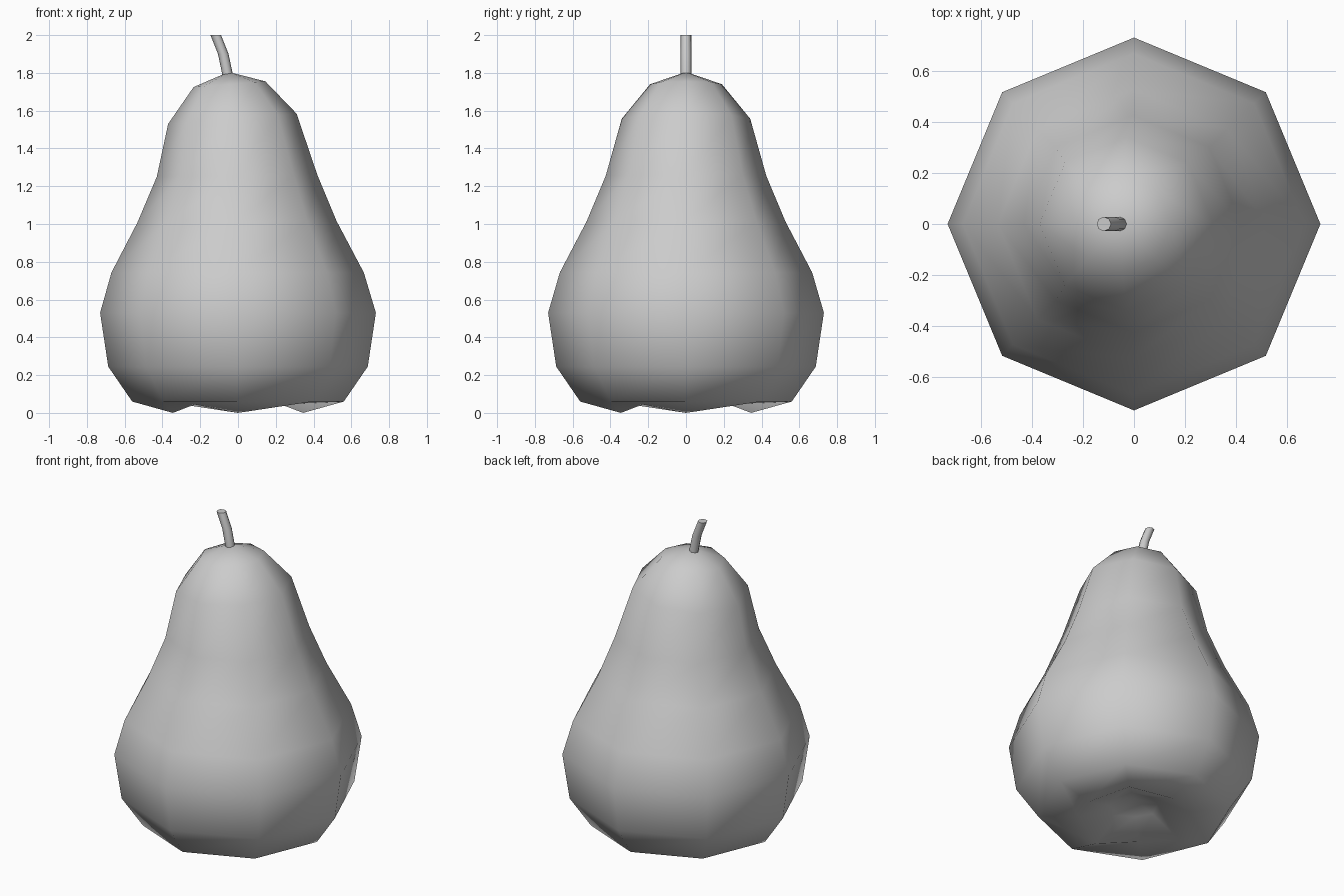
import bpy, bmesh, math

if "Cube" in bpy.data.objects:
    bpy.data.objects.remove(bpy.data.objects["Cube"])


def loft(name, rings, sides, start=None, end=None, angle=180):
    """Join rings (cx, z, radius, tilt, diagonal_z, diagonal_scale), closing ends with a point or a cap."""
    bm = bmesh.new()
    loops = []
    for cx, z, r, tilt, dz, ds in rings:
        loop = []
        for i in range(sides):
            a = 2 * math.pi * i / sides
            odd = i % 2
            rr = r * (ds if odd else 1)
            x, y = rr * math.cos(a), rr * math.sin(a)
            loop.append(bm.verts.new((cx + x, y, z + tilt * x + odd * dz)))
        loops.append(loop)
    for lo, hi in zip(loops, loops[1:]):
        for i in range(sides):
            j = (i + 1) % sides
            bm.faces.new((lo[i], lo[j], hi[j], hi[i]))
    for loop, tip in ((loops[0], start), (loops[-1], end)):
        if tip is None:
            bm.faces.new(loop)
        else:
            v = bm.verts.new(tip)
            for i in range(sides):
                bm.faces.new((loop[i], loop[(i + 1) % sides], v))
    bmesh.ops.recalc_face_normals(bm, faces=bm.faces)
    mesh = bpy.data.meshes.new(name)
    bm.to_mesh(mesh)
    bm.free()
    obj = bpy.data.objects.new(name, mesh)
    bpy.context.collection.objects.link(obj)
    bpy.ops.object.select_all(action='DESELECT')
    obj.select_set(True)
    bpy.context.view_layer.objects.active = obj
    if angle >= 180:
        bpy.ops.object.shade_smooth()
    else:
        bpy.ops.object.shade_smooth_by_angle(angle=math.radians(angle))
    return obj


# Pear body: eight sides, lobed hollow underneath, top leaning slightly to -x
body = [
    (0, 0.10, 0.14, 0, 0.01, 1),
    (0, 0.0, 0.345, 0, 0.045, 0.93),
    (0, 0.06, 0.56, 0, 0, 1),
    (0, 0.245, 0.687, 0, 0, 1),
    (0, 0.53, 0.73, 0, 0, 1),
    (-0.002, 0.743, 0.668, 0, 0, 1),
    (-0.006, 1.012, 0.527, 0.01, 0, 1),
    (-0.005, 1.255, 0.425, 0.012, 0, 1),
    (-0.03, 1.557, 0.34, 0.08, 0, 1),
    (-0.045, 1.74, 0.19, 0.08, 0, 1),
]
loft("pear_body", body, 8, start=(0, 0, 0.15), end=(-0.05, 0, 1.805))

# Stem: thin bent stalk with a flat cut end
path = [(-0.053, 1.77), (-0.057, 1.80), (-0.078, 1.90), (-0.118, 2.0)]
loft("stem", [(x, z, 0.028, 0, 0, 1) for x, z in path], 8, angle=60)
